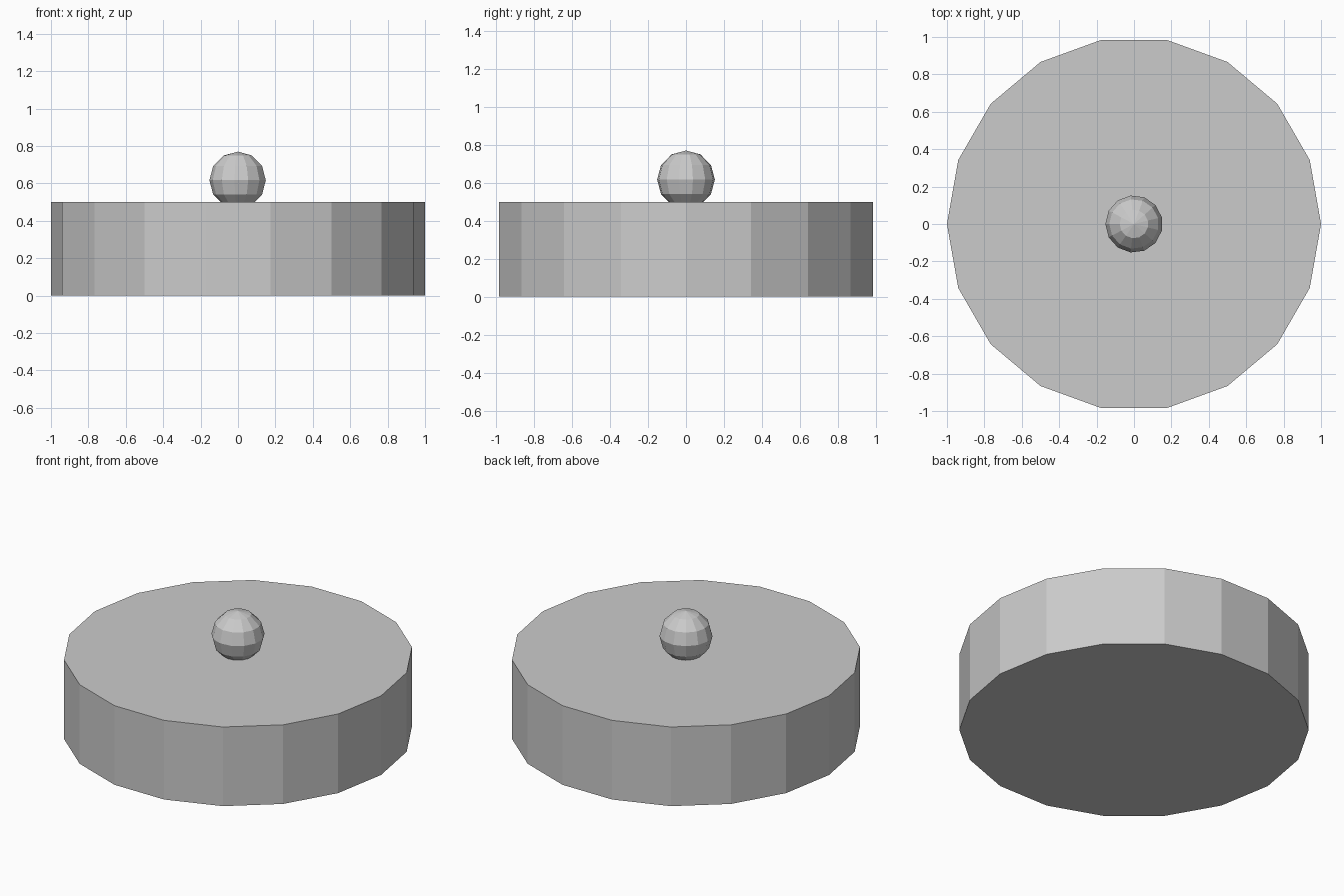
import bpy
import math

if "Cube" in bpy.data.objects:
    bpy.data.objects.remove(bpy.data.objects["Cube"])

# Flat 18-sided drum with corners on the x axis
bpy.ops.mesh.primitive_cylinder_add(vertices=18, radius=1.0, depth=0.5,
                                    location=(0, 0, 0.25),
                                    rotation=(0, 0, math.radians(90)))
bpy.context.object.name = "lid_disc"

# Low-poly ball knob, one corner pointing to the back
bpy.ops.mesh.primitive_uv_sphere_add(segments=13, ring_count=6, radius=0.153,
                                     location=(0, 0, 0.617))
knob = bpy.context.object
knob.name = "knob"
knob.rotation_euler.z = math.radians(90)
